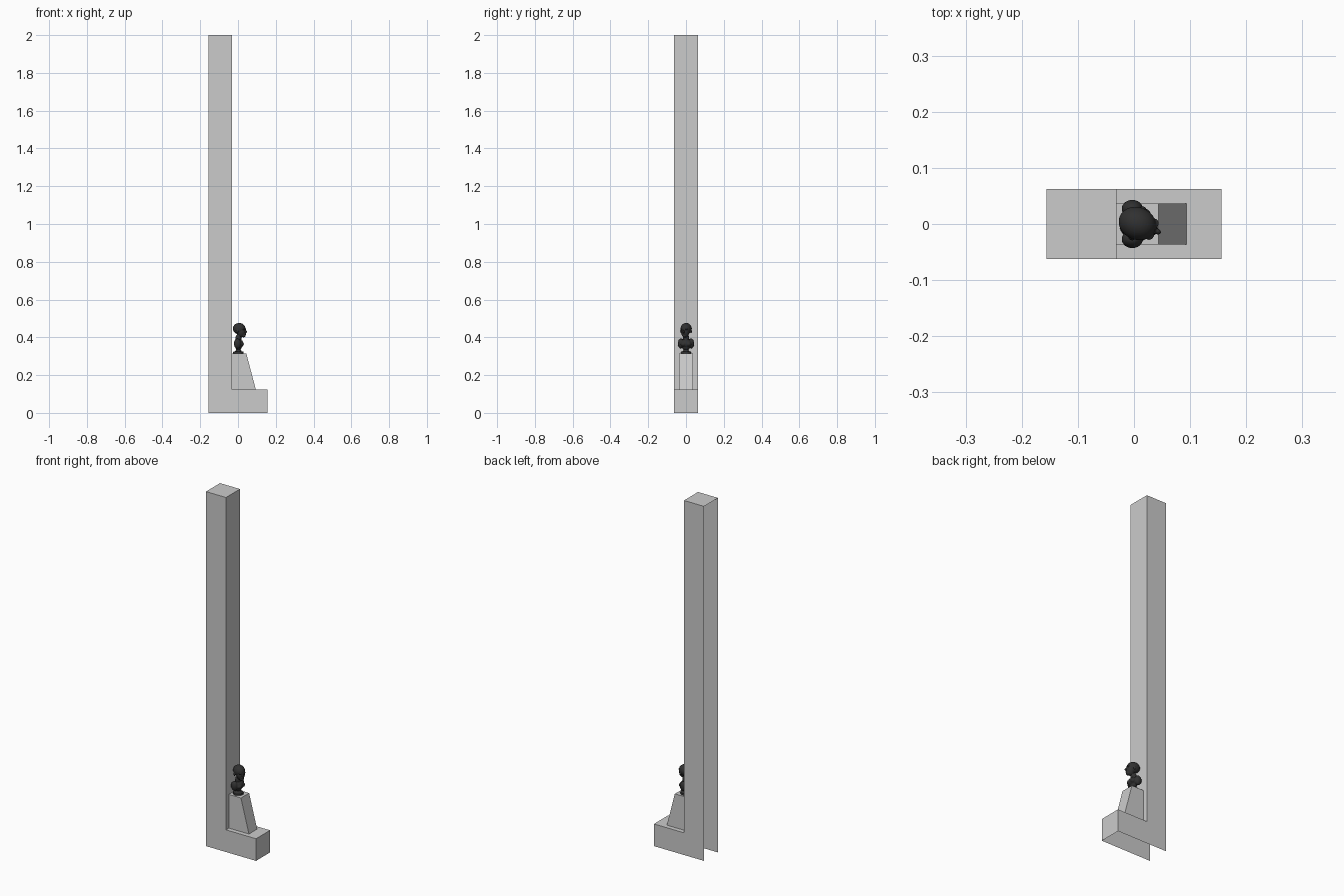
import bpy, bmesh, math
from mathutils import Matrix, Vector

if "Cube" in bpy.data.objects:
    bpy.data.objects.remove(bpy.data.objects["Cube"])


def material(name, v):
    m = bpy.data.materials.new(name)
    m.diffuse_color = (v, v, v, 1)
    m.use_nodes = True
    m.node_tree.nodes["Principled BSDF"].inputs["Base Color"].default_value = m.diffuse_color
    return m


stone = material("pale grey stone", 0.6)
bronze = material("dark bronze", 0.03)


def add_object(name, bm, mat):
    mesh = bpy.data.meshes.new(name)
    bm.to_mesh(mesh)
    bm.free()
    mesh.materials.append(mat)
    ob = bpy.data.objects.new(name, mesh)
    bpy.context.collection.objects.link(ob)
    return ob


def open_shell(name, near, far, mat):
    """Two side faces joined by strips along the outline; last edge(s) left open.
    near/far: (outline (x, z), half depth y, number of strips)"""
    bm = bmesh.new()
    outline, y, strips = near, far[0], far[1]
    a = [bm.verts.new((x, -y, z)) for x, z in outline]
    b = [bm.verts.new((x, y, z)) for x, z in outline]
    bm.faces.new(a[::-1])
    bm.faces.new(b)
    for i in range(strips):
        bm.faces.new((a[i], a[i + 1], b[i + 1], b[i]))
    # outlines run clockwise seen from the front: make every face point outward
    bm.normal_update()
    for f in bm.faces:
        n = f.normal
        if (abs(n.y) > 0.9 and n.y * f.calc_center_median().y < 0) or \
           (abs(n.y) < 0.1 and n.x + n.z < 0):
            f.normal_flip()
    return add_object(name, bm, mat)


# Tall post with stepped foot, open at the back and underneath
open_shell("post_and_step",
           [(-0.1562, 2), (-0.0312, 2), (-0.0312, 0.125),
            (0.1562, 0.125), (0.1562, 0), (-0.1562, 0)], (0.0625, 4), stone)

# Sloped pedestal standing against the post
open_shell("pedestal",
           [(-0.0312, 0.315), (0.044, 0.315), (0.094, 0.125), (-0.0312, 0.125)],
           (0.0365, 2), stone)

# Bust: overlapping ellipsoids fused with a remesh
bm = bmesh.new()


def blob(c, r, turn=Matrix.Identity(4), tilt=0):
    m = turn @ Matrix.Translation(c) @ Matrix.Rotation(tilt, 4, 'Y') @ Matrix.Diagonal((*r, 1))
    bmesh.ops.create_uvsphere(bm, u_segments=32, v_segments=20, radius=1, matrix=m)


# chest, shoulders and neck
blob((0.004, 0, 0.366), (0.025, 0.034, 0.024))
blob((0.003, 0, 0.350), (0.017, 0.022, 0.018))
for s in (-1, 1):
    blob((-0.003, s * 0.027, 0.367), (0.019, 0.016, 0.026))
    blob((0.017, s * 0.013, 0.364), (0.014, 0.015, 0.013))
blob((0.002, 0, 0.394), (0.016, 0.017, 0.026), tilt=0.15)

# head, turned to one side
turn = Matrix.Translation((0.006, 0.001, 0)) @ Matrix.Rotation(math.radians(-22), 4, 'Z')
blob((0, 0, 0.446), (0.034, 0.029, 0.030), turn)
blob((0.014, 0, 0.430), (0.022, 0.022, 0.030), turn)
blob((0.026, 0, 0.410), (0.011, 0.012, 0.010), turn)         # chin
blob((0.038, 0, 0.430), (0.007, 0.005, 0.008), turn, -0.4)   # nose
blob((0.033, 0, 0.418), (0.006, 0.009, 0.005), turn)         # lips
for s in (-1, 1):
    blob((0.028, s * 0.010, 0.443), (0.008, 0.010, 0.004), turn)  # brow
    blob((0, s * 0.028, 0.432), (0.006, 0.004, 0.010), turn)      # ear
bust = add_object("bust", bm, bronze)
rm = bust.modifiers.new("fuse", 'REMESH')
rm.mode = 'VOXEL'
rm.voxel_size = 0.0014
rm.use_smooth_shade = True
sm = bust.modifiers.new("soften", 'SMOOTH')
sm.factor = 0.5
sm.iterations = 4

# Turned socle under the bust
bm = bmesh.new()
profile = [(0, 0.315), (0.027, 0.315), (0.028, 0.319), (0.026, 0.324), (0.018, 0.326),
           (0.013, 0.332), (0.012, 0.338), (0.016, 0.344), (0, 0.346)]
vs = [bm.verts.new((r + 0.002, 0, z)) for r, z in profile]
es = [bm.edges.new(p) for p in zip(vs, vs[1:])]
bmesh.ops.spin(bm, geom=vs + es, cent=(0.002, 0, 0), axis=(0, 0, 1),
               angle=math.tau, steps=32, use_duplicate=False)
bmesh.ops.remove_doubles(bm, verts=bm.verts, dist=1e-5)
bmesh.ops.recalc_face_normals(bm, faces=bm.faces)
socle = add_object("bust_socle", bm, bronze)
bpy.context.view_layer.objects.active = socle
socle.select_set(True)
bpy.ops.object.shade_smooth_by_angle(angle=math.radians(40))
